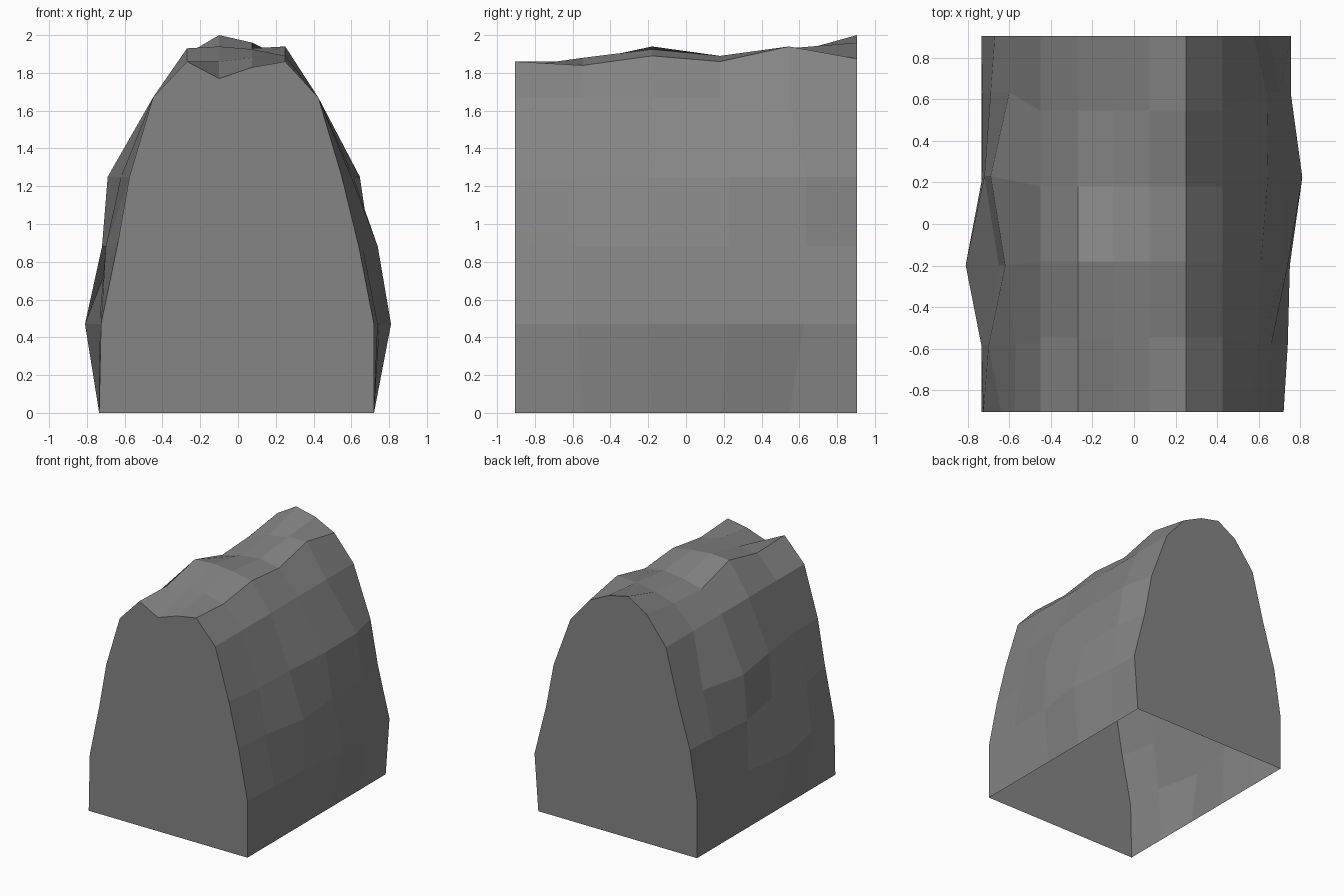
import bpy, bmesh

if "Cube" in bpy.data.objects:
    bpy.data.objects.remove(bpy.data.objects["Cube"], do_unlink=True)

# One stone colour
stone = bpy.data.materials.new("grey_stone")
stone.use_nodes = True
grey = (0.235, 0.235, 0.235, 1)
stone.diffuse_color = grey
stone.node_tree.nodes["Principled BSDF"].inputs["Base Color"].default_value = grey

# Stations from front to back, and the nudge of side points at each station
stations = [-0.905, -0.545, -0.18, 0.18, 0.545, 0.905]
nudge = [0, -0.04, -0.02, 0.05, 0.09, 0]

# Heights of the top ridge at each station, from -x to +x
top_x = [-0.27, -0.1, 0.075, 0.25]
ridge = [
    [1.86, 1.77, 1.83, 1.86],
    [1.85, 1.86, 1.88, 1.84],
    [1.93, 1.94, 1.925, 1.89],
    [1.83, 1.87, 1.89, 1.86],
    [1.85, 1.90, 1.93, 1.94],
    [1.90, 2.00, 1.96, 1.875],
]

# Half widths of each side at heights from low to high, one row per station
heights = [0.47, 0.88, 1.25, 1.67]
left_side = [
    [0.72, 0.64, 0.55, 0.425],
    [0.74, 0.66, 0.60, 0.425],
    [0.75, 0.74, 0.61, 0.425],
    [0.81, 0.70, 0.645, 0.425],
    [0.755, 0.70, 0.64, 0.425],
    [0.755, 0.65, 0.58, 0.425],
]
right_side = [
    [0.725, 0.64, 0.575, 0.45],
    [0.735, 0.70, 0.57, 0.45],
    [0.81, 0.65, 0.62, 0.45],
    [0.73, 0.72, 0.69, 0.45],
    [0.73, 0.69, 0.60, 0.45],
    [0.735, 0.67, 0.56, 0.45],
]


def side_points(widths, sign, y, shift):
    weights = [0.9, 1.0, 1.0, 0.0]
    return [(sign * w, y + shift * k, z) for w, z, k in zip(widths, heights, weights)]


# Rock shell: lofted arch sections, open underneath
bm = bmesh.new()
rings = []
for y, shift, tops, lw, rw in zip(stations, nudge, ridge, left_side, right_side):
    pts = [(-0.735, y, 0)] + side_points(rw, -1, y, shift)
    pts += [(x, y, z) for x, z in zip(top_x, tops)]
    pts += side_points(lw, 1, y, shift)[::-1] + [(0.72, y, 0)]
    rings.append([bm.verts.new(p) for p in pts])

for a, b in zip(rings, rings[1:]):
    for i in range(len(a) - 1):
        bm.faces.new((a[i], b[i], b[i + 1], a[i + 1]))

# Flat end walls
bm.faces.new(rings[0])
bm.faces.new(rings[-1][::-1])
bmesh.ops.recalc_face_normals(bm, faces=bm.faces)

mesh = bpy.data.meshes.new("rock_ridge")
bm.to_mesh(mesh)
bm.free()
mesh.materials.append(stone)
rock = bpy.data.objects.new("rock_ridge", mesh)
bpy.context.collection.objects.link(rock)
